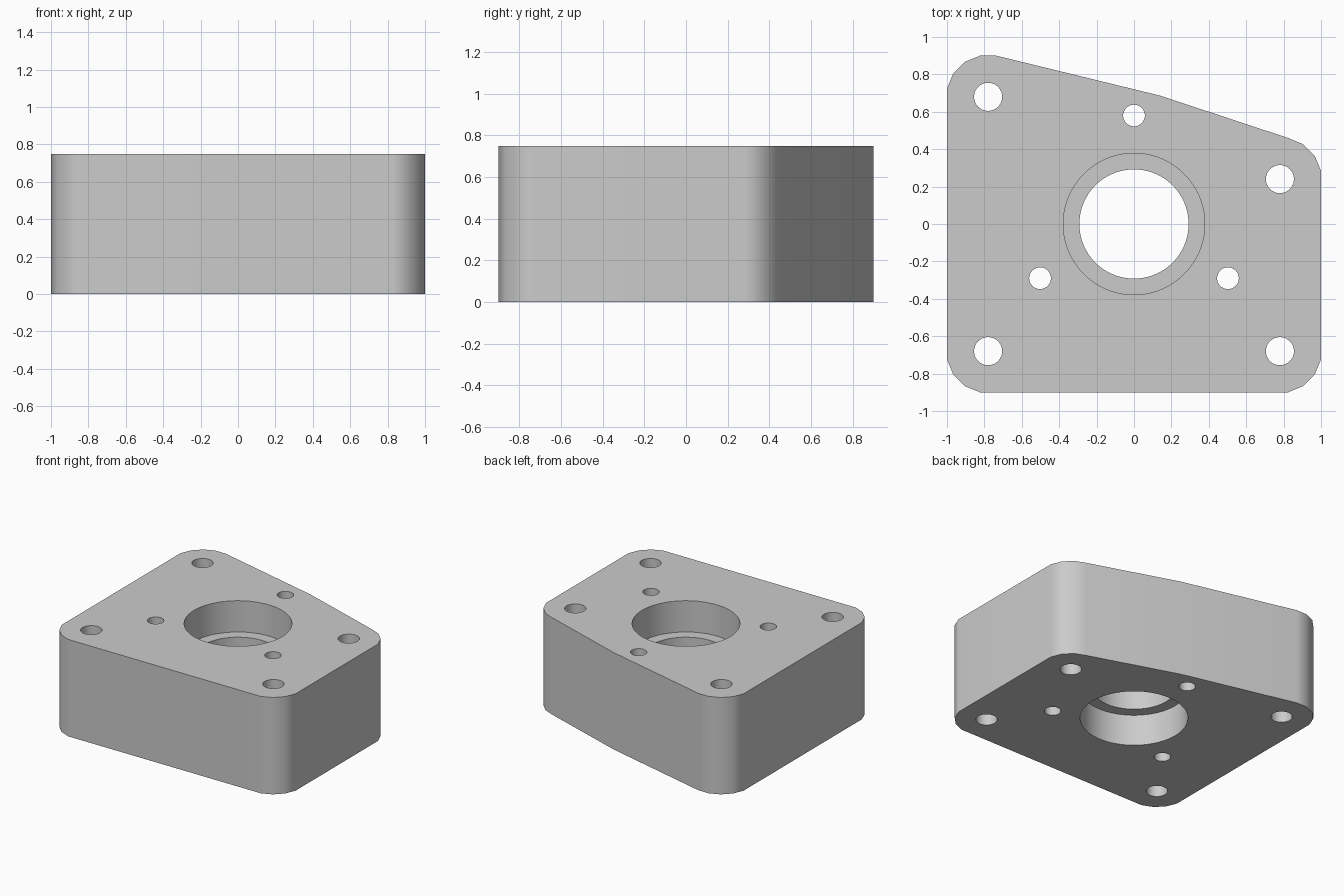
import bpy
import bmesh
from math import cos, sin, radians

HEIGHT = 0.75
CORNERS = [(-0.78, -0.68), (0.78, -0.68), (0.78, 0.24), (-0.78, 0.68)]

cube = bpy.data.objects.get("Cube")
if cube:
    bpy.data.objects.remove(cube, do_unlink=True)

metal = bpy.data.materials.new("plain grey")
metal.use_nodes = True
grey = (0.6, 0.6, 0.6, 1)
metal.diffuse_color = grey
metal.node_tree.nodes["Principled BSDF"].inputs["Base Color"].default_value = grey


def add_object(name, bm):
    mesh = bpy.data.meshes.new(name)
    bm.to_mesh(mesh)
    bm.free()
    mesh.materials.append(metal)
    obj = bpy.data.objects.new(name, mesh)
    bpy.context.collection.objects.link(obj)
    return obj


def prism(name, points, low, high):
    """Extrude a flat outline between two heights."""
    bm = bmesh.new()
    base = bm.faces.new([bm.verts.new((x, y, low)) for x, y in points])
    top = bmesh.ops.extrude_face_region(bm, geom=[base])["geom"]
    verts = [v for v in top if isinstance(v, bmesh.types.BMVert)]
    bmesh.ops.translate(bm, verts=verts, vec=(0, 0, high - low))
    bmesh.ops.recalc_face_normals(bm, faces=bm.faces)
    return add_object(name, bm)


def arc(centre, radius, start, step, count):
    angles = [radians(start + step * i) for i in range(count)]
    return [(centre[0] + radius * cos(a), centre[1] + radius * sin(a)) for a in angles]


def drill(body, centre, radius, low, high, sides):
    """Cut a round hole, then discard the cutter."""
    cutter = prism("cutter", arc(centre, radius, 0, 360 / sides, sides), low, high)
    cutter.hide_render = True
    mod = body.modifiers.new("hole", "BOOLEAN")
    mod.operation = "DIFFERENCE"
    mod.solver = "EXACT"
    mod.object = cutter
    bpy.context.view_layer.objects.active = body
    bpy.ops.object.modifier_apply(modifier=mod.name)
    bpy.data.objects.remove(cutter, do_unlink=True)


# Block outline: faceted round corners and a slanted, slightly bowed back
outline = []
for i, centre in enumerate(CORNERS):
    if i == 3:
        outline.append((0.137, 0.687))
    outline += arc(centre, 0.2243, 191.25 + 90 * i, 22.5, 4 if i != 3 else 5)
# The last corner starts one facet early, where the slanted edge meets it
last = len(outline) - 5
outline[last:] = arc(CORNERS[3], 0.2243, 78.75, 22.5, 5)
block = prism("bearing_block", outline, 0, HEIGHT)

# Bearing seats above and below a central lip
seat = 0.242
drill(block, (0, 0), 0.292, -0.1, HEIGHT + 0.1, 96)
drill(block, (0, 0), 0.378, HEIGHT - seat, HEIGHT + 0.1, 96)
drill(block, (0, 0), 0.378, -0.1, seat, 96)

# Corner bolt holes
for centre in CORNERS:
    drill(block, centre, 0.075, -0.1, HEIGHT + 0.1, 48)

# Small holes in a ring around the bore
for centre in arc((0, 0), 0.58, 90, 120, 3):
    drill(block, centre, 0.058, -0.1, HEIGHT + 0.1, 48)

# Smooth walls with crisp rims
bpy.ops.object.select_all(action="DESELECT")
block.select_set(True)
bpy.context.view_layer.objects.active = block
bpy.ops.object.shade_smooth_by_angle(angle=radians(30))
weighted = block.modifiers.new("even shading", "WEIGHTED_NORMAL")
weighted.keep_sharp = True
